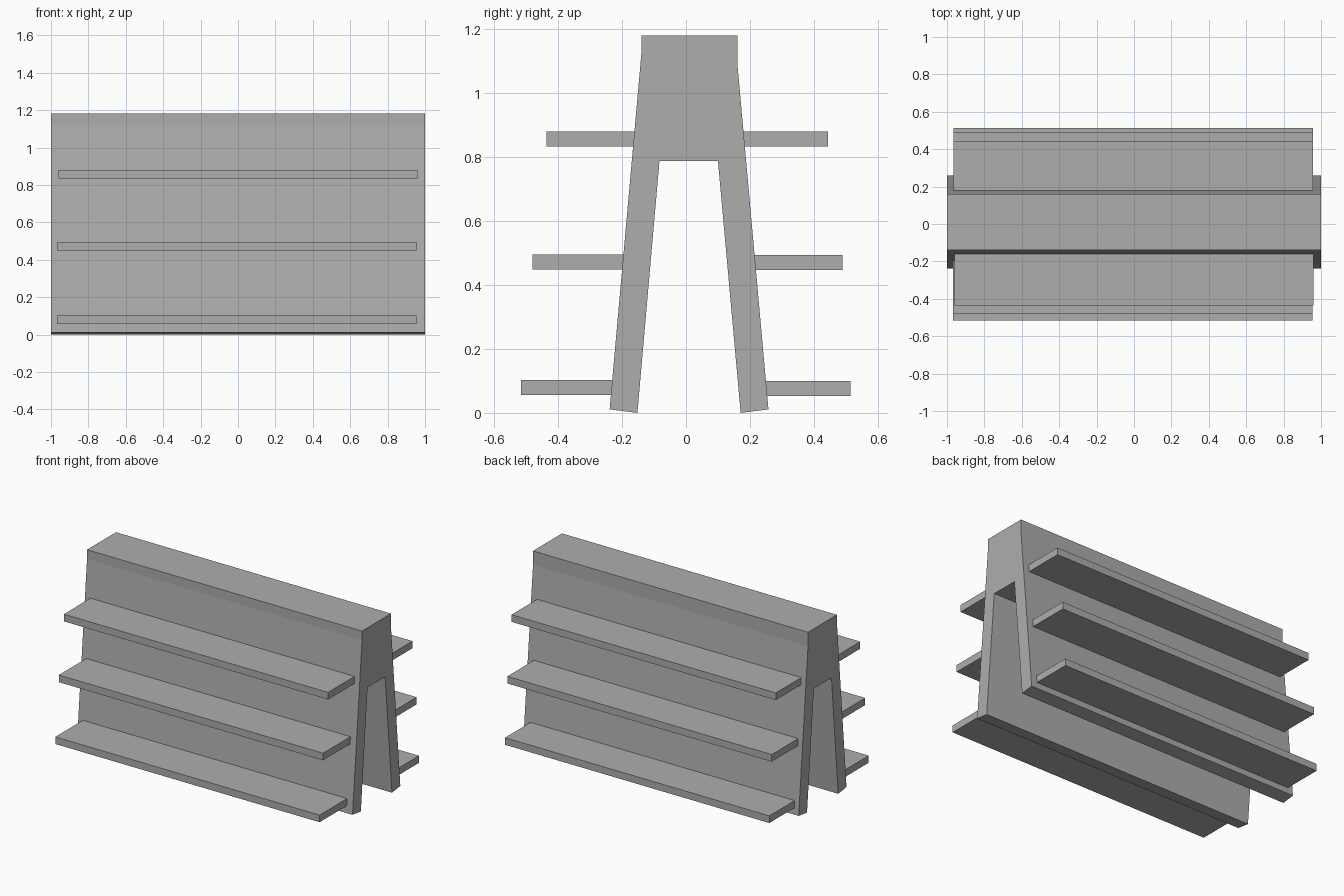
import bpy
import bmesh

cube = bpy.data.objects.get("Cube")
if cube:
    bpy.data.objects.remove(cube, do_unlink=True)

GREY = (0.42, 0.42, 0.42, 1.0)
grey = bpy.data.materials.new("shelf_grey")
grey.use_nodes = True
grey.diffuse_color = GREY
grey.node_tree.nodes["Principled BSDF"].inputs["Base Color"].default_value = GREY


def extrude_profile(name, profile, x0, x1):
    """Sweep a (y, z) outline along x from x0 to x1."""
    bm = bmesh.new()
    face = bm.faces.new([bm.verts.new((x0, y, z)) for y, z in profile])
    swept = bmesh.ops.extrude_face_region(bm, geom=[face])["geom"]
    verts = [v for v in swept if isinstance(v, bmesh.types.BMVert)]
    bmesh.ops.translate(bm, verts=verts, vec=(x1 - x0, 0, 0))
    bmesh.ops.recalc_face_normals(bm, faces=bm.faces)
    mesh = bpy.data.meshes.new(name)
    bm.to_mesh(mesh)
    bm.free()
    mesh.materials.append(grey)
    obj = bpy.data.objects.new(name, mesh)
    bpy.context.collection.objects.link(obj)
    return obj


# A-shaped stand: solid head with two splayed walls
extrude_profile("a_frame_stand", [
    (-0.239, 0.011), (-0.152, 0.0), (-0.083, 0.788), (0.10, 0.788),
    (0.171, 0.0), (0.258, 0.011), (0.161, 1.09), (0.161, 1.181),
    (-0.14, 1.181), (-0.14, 1.12)], -1.0, 1.0)

# Shelves: level, inner y, outer y, bottom z, left shift; inner ends sit in the walls
THICK, HALF = 0.047, 0.961
shelves = [
    ("front_top_shelf", -0.13, -0.437, 0.834, 0.0),
    ("front_middle_shelf", -0.16, -0.480, 0.449, -0.006),
    ("front_bottom_shelf", -0.19, -0.516, 0.056, -0.006),
    ("back_top_shelf", 0.15, 0.444, 0.834, -0.003),
    ("back_middle_shelf", 0.18, 0.490, 0.447, -0.005),
    ("back_bottom_shelf", 0.21, 0.514, 0.053, -0.005),
]
for name, inner, outer, z, dx in shelves:
    outline = [(inner, z), (outer, z), (outer, z + THICK), (inner, z + THICK)]
    extrude_profile(name, outline, dx - HALF, dx + HALF)
